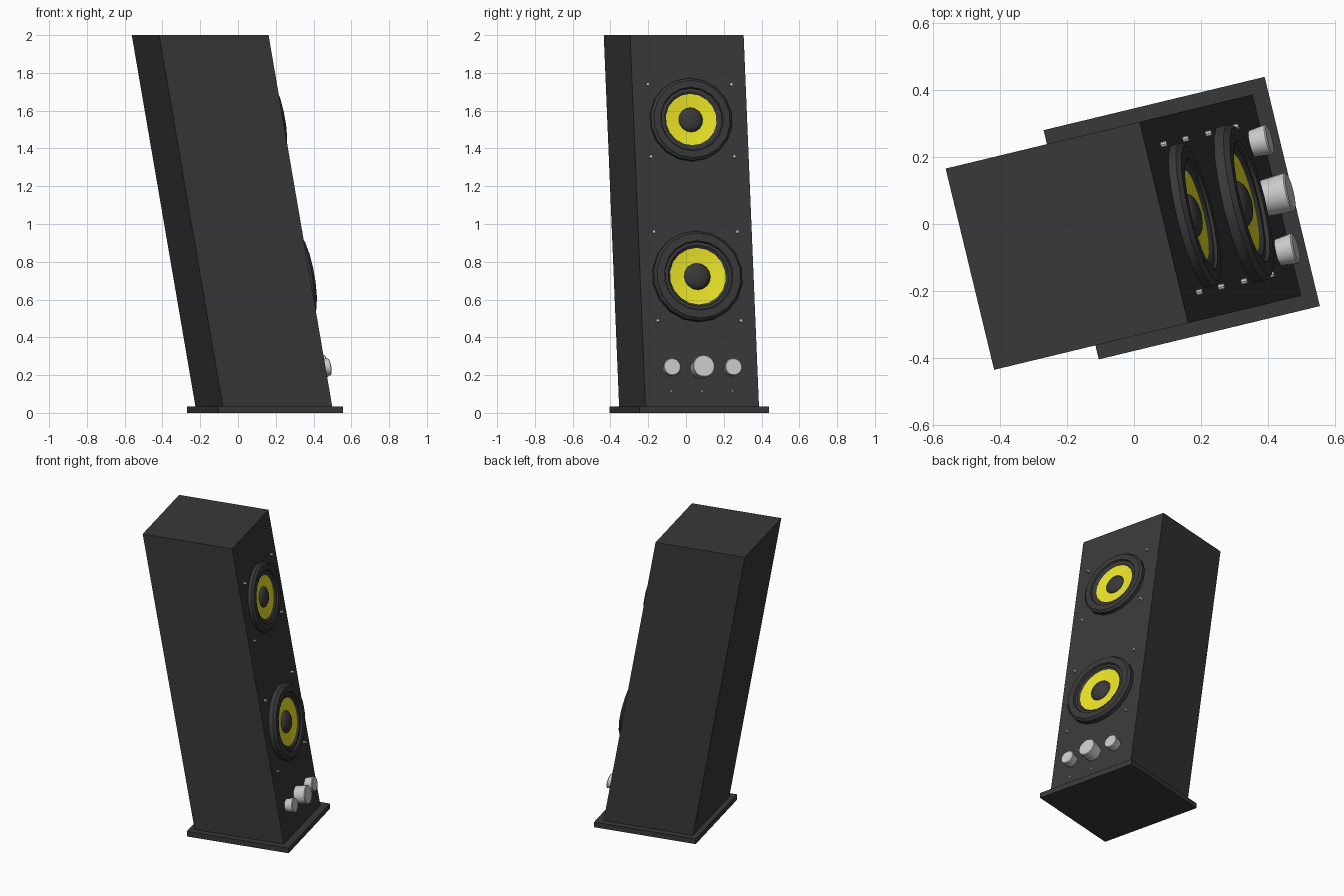
import bpy, bmesh
from math import radians, sin, cos, tan, pi
from mathutils import Matrix

if "Cube" in bpy.data.objects:
    bpy.data.objects.remove(bpy.data.objects["Cube"])

TILT = radians(10)
HALF_D, HALF_W = 0.298, 0.309
WORLD = Matrix.Translation((0.1425, 0.0175, 0)) @ Matrix.Rotation(radians(13.55), 4, 'Z')


def material(name, r, g, b):
    m = bpy.data.materials.new(name)
    m.diffuse_color = (r, g, b, 1)
    m.use_nodes = True
    m.node_tree.nodes["Principled BSDF"].inputs["Base Color"].default_value = m.diffuse_color
    return m


DARK = material("dark_shell", 0.04, 0.04, 0.04)
YELLOW = material("yellow_cone", 0.82, 0.77, 0.02)
TEAL = material("teal_light", 0.05, 0.6, 0.5)


def finish(name, bm, matrix, mat=None, smooth=False):
    bmesh.ops.recalc_face_normals(bm, faces=bm.faces)
    me = bpy.data.meshes.new(name)
    bm.to_mesh(me)
    bm.free()
    ob = bpy.data.objects.new(name, me)
    bpy.context.collection.objects.link(ob)
    ob.matrix_world = matrix
    if mat:
        me.materials.append(mat)
    if smooth:
        bpy.ops.object.select_all(action='DESELECT')
        ob.select_set(True)
        bpy.context.view_layer.objects.active = ob
        bpy.ops.object.shade_smooth_by_angle(angle=radians(32))
    return ob


def box(name, hx, hy, z0, z1, lean=0.0):
    """Box whose upper layers slide back along -x by lean per unit height."""
    bm = bmesh.new()
    bmesh.ops.create_cube(bm, size=2)
    for v in bm.verts:
        z = z1 if v.co.z > 0 else z0
        v.co = (v.co.x * hx - lean * z, v.co.y * hy, z)
    return finish(name, bm, WORLD, DARK)


def on_front(v, z):
    """Frame on the leaning front panel, local z pointing outward."""
    return (WORLD @ Matrix.Translation((HALF_D - tan(TILT) * z, v, z))
            @ Matrix.Rotation(pi / 2 - TILT, 4, 'Y'))


def lathe(name, profile, matrix, mat=None, n=16):
    """Revolve (radius, height) points around the local z axis."""
    bm = bmesh.new()
    rings = [[bm.verts.new((r * cos(2 * pi * i / n), r * sin(2 * pi * i / n), h))
              for i in range(n)] for r, h in profile]
    for a, b in zip(rings, rings[1:]):
        for i in range(n):
            j = (i + 1) % n
            bm.faces.new((a[i], a[j], b[j], b[i]))
    bmesh.ops.remove_doubles(bm, verts=bm.verts, dist=1e-5)
    return finish(name, bm, matrix, mat, True)


def driver(label, z, R, p, cone, dome, screw_up, screw_down):
    frame = on_front(0, z)
    # raised surround with an inner step
    lathe(label + "_surround", [(R, -0.005), (R, p * 0.65), (R - 0.014, p), (R * 0.77, p),
                                (R * 0.75, p * 0.75), (R * 0.68, p * 0.75),
                                (cone, p * 0.5), (cone, -0.005)], frame, DARK, 18)
    # sunken cone
    lathe(label + "_cone", [(cone, p * 0.5), (dome * 0.9, p * 0.2), (0, p * 0.2)],
          frame, YELLOW, 18)
    # dust cap
    steps = [radians(a) for a in (0, 18, 36, 54, 72, 90)]
    lathe(label + "_dust_cap", [(dome * cos(a), p * 0.2 + p * 0.75 * sin(a)) for a in steps],
          frame, DARK)
    # mounting screws
    for side in (-1, 1):
        for dz in (screw_up, -screw_down):
            lathe(label + "_screw", [(0, -0.004), (0.009, -0.004), (0.009, 0.018), (0, 0.018)],
                  on_front(side * 0.227, z + dz), None, 8)


# cabinet and foot
box("base_plate", 0.3395, 0.352, 0, 0.035)
box("cabinet", HALF_D, HALF_W, 0.02, 2.0, tan(TILT))

# loudspeaker drivers
driver("upper_driver", 1.55, 0.222, 0.036, 0.138, 0.066, 0.187, 0.195)
driver("lower_driver", 0.72, 0.243, 0.045, 0.152, 0.072, 0.237, 0.233)

# control knobs, each with an indicator light below
for v, r0, r1, h in ((-0.167, 0.040, 0.047, 0.055), (0, 0.055, 0.060, 0.078),
                     (0.167, 0.040, 0.047, 0.055)):
    lathe("knob", [(0, -0.005), (r0, -0.005), (r1, h - 0.004), (r1 - 0.004, h), (0, h)],
          on_front(v, 0.235), None, 20)
    lathe("indicator_light", [(0, -0.003), (0.005, -0.003), (0.005, 0.003), (0, 0.003)],
          on_front(v, 0.115), TEAL, 8)
